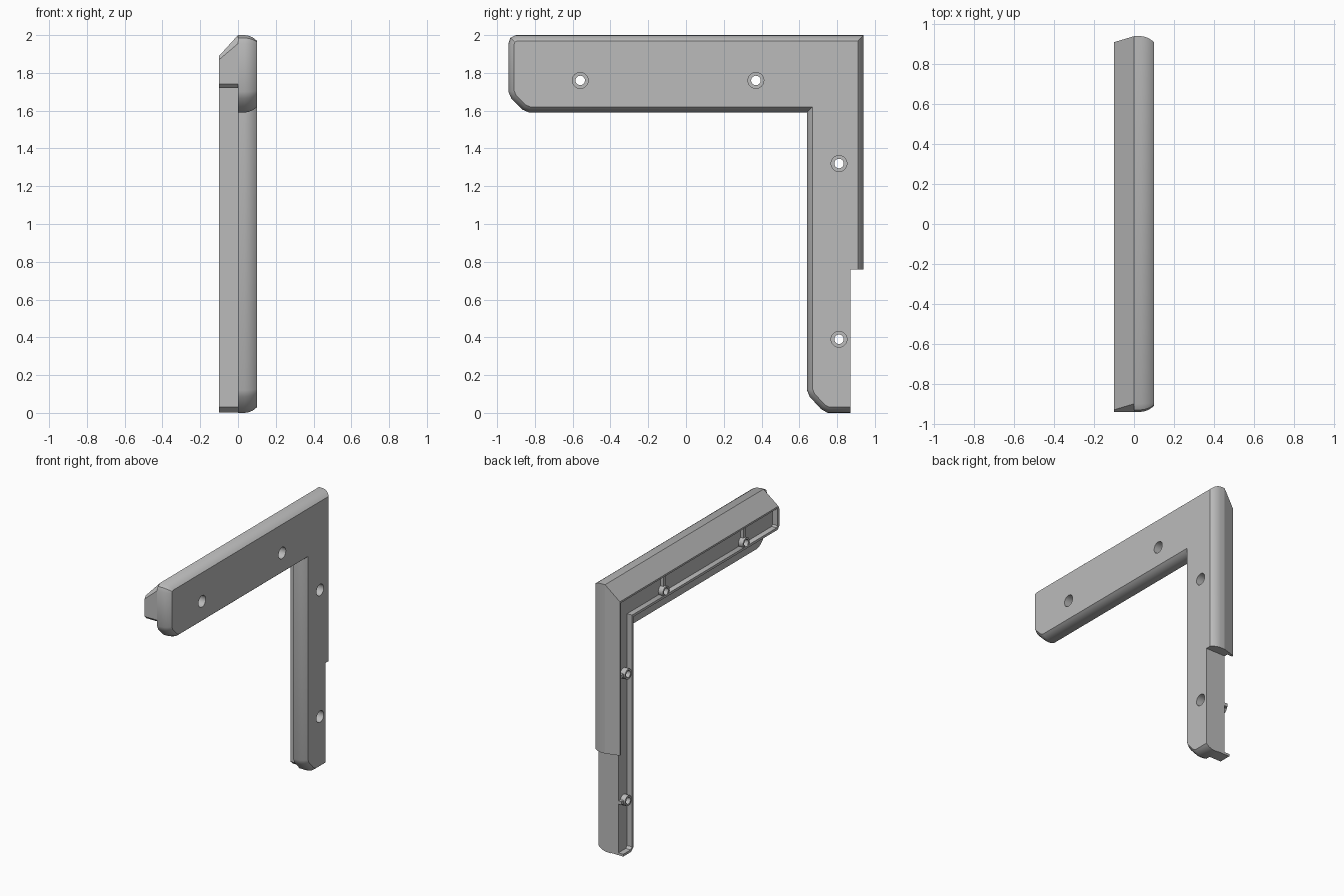
import bpy, bmesh, math
from mathutils import Vector, Matrix

cube = bpy.data.objects.get("Cube")
if cube:
    bpy.data.objects.remove(cube, do_unlink=True)

grey = bpy.data.materials.new("plain grey")
grey.use_nodes = True
grey.diffuse_color = (0.5, 0.5, 0.5, 1)
grey.node_tree.nodes["Principled BSDF"].inputs["Base Color"].default_value = (0.5, 0.5, 0.5, 1)


def finish(name, bm):
    bmesh.ops.recalc_face_normals(bm, faces=bm.faces)
    mesh = bpy.data.meshes.new(name)
    bm.to_mesh(mesh)
    bm.free()
    obj = bpy.data.objects.new(name, mesh)
    bpy.context.collection.objects.link(obj)
    mesh.materials.append(grey)
    return obj


def loft(name, layers):
    """Join outlines of (y, z) points stacked at the given x positions."""
    bm = bmesh.new()
    rings = [[bm.verts.new((x, y, z)) for y, z in pts] for x, pts in layers]
    for a, b in zip(rings, rings[1:]):
        for i in range(len(a)):
            j = (i + 1) % len(a)
            bm.faces.new((a[i], a[j], b[j], b[i]))
    bm.faces.new(rings[0])
    bm.faces.new(rings[-1])
    return finish(name, bm)


def inset(pts, d):
    """Mitred inward offset of a counter-clockwise outline."""
    out = []
    for i, p in enumerate(pts):
        p = Vector(p)
        e1 = (p - Vector(pts[i - 1])).normalized()
        e2 = (Vector(pts[(i + 1) % len(pts)]) - p).normalized()
        n1, n2 = Vector((-e1.y, e1.x)), Vector((-e2.y, e2.x))
        out.append(tuple(p + (n1 + n2) * (d / (1 + n1.dot(n2)))))
    return out


def box(name, lo, hi):
    return loft(name, [(x, [(lo[1], lo[2]), (hi[1], lo[2]), (hi[1], hi[2]), (lo[1], hi[2])])
                       for x in (lo[0], hi[0])])


def cylinder(name, y, z, radius, x0, x1):
    bm = bmesh.new()
    place = Matrix.Translation(((x0 + x1) / 2, y, z)) @ Matrix.Rotation(math.pi / 2, 4, 'Y')
    bmesh.ops.create_cone(bm, cap_ends=True, segments=32, radius1=radius, radius2=radius,
                          depth=x1 - x0, matrix=place)
    return finish(name, bm)


def cut(obj, cutters):
    for cutter in cutters:
        mod = obj.modifiers.new("cut", 'BOOLEAN')
        mod.operation, mod.solver, mod.object = 'DIFFERENCE', 'EXACT', cutter
        bpy.context.view_layer.objects.active = obj
        bpy.ops.object.modifier_apply(modifier=mod.name)


# Rounded outer flange, an L outline softened towards the show face
outline = [(-.94, 1.70), (-.925, 1.665), (-.865, 1.605), (-.83, 1.59), (.64, 1.59),
           (.64, .12), (.655, .085), (.715, .02), (.75, 0), (.94, 0),
           (.94, 2), (-.90, 2), (-.93, 1.985), (-.94, 1.955)]
profile = [(0, 0), (.035, 0), (.055, .003), (.075, .011), (.09, .021), (.1, .03)]
flange = loft("outer_flange", [(x, inset(outline, d)) for x, d in profile])

# Raised back frame with a sloped outer side
near = [(-.94, 1.74), (-.92, 1.72), (.75, 1.72), (.75, .03), (.78, .003),
        (.94, .003), (.94, 2), (-.90, 2), (-.94, 1.955)]
far = near[:5] + [(.91, .003), (.91, 1.89), (-.93, 1.89), (-.94, 1.87)]
frame = loft("back_frame", [(0, near), (-.1, far)])

# Shallow pocket in the back frame
pocket_outline = [(-.92, 1.75), (-.91, 1.738), (.768, 1.738), (.768, .035), (.785, .02),
                  (.897, .02), (.897, 1.877), (-.92, 1.877)]
pocket = loft("pocket_cutter", [(x, pocket_outline) for x in (-.06, -.2)])
notch = box("notch_cutter", (-.3, .87, -.1), (.3, 1.2, .76))
cut(frame, [pocket, notch])
cut(flange, [notch])

# Screw bosses and their ribs
holes = [(-.56, 1.76), (.37, 1.76), (.81, 1.32), (.81, .39)]
helpers = [pocket, notch]
parts = [flange, frame]
for i, (y, z) in enumerate(holes, 1):
    boss = cylinder(f"screw_boss_{i}", y, z, .038, -.098, -.05)
    if z > 1.5:
        rib = box(f"boss_rib_{i}", (-.085, y - .012, z + .03), (-.05, y + .012, 1.885))
    else:
        rib = box(f"boss_rib_{i}", (-.085, y + .03, z - .012), (-.05, min(y + .1, .9 if z > .76 else .87), z + .012))
    bore = cylinder("bore_cutter", y, z, .025, -.3, .3)
    sink = cylinder("sink_cutter", y, z, .042, .02, .3)
    cut(boss, [bore])
    cut(frame, [bore])
    cut(flange, [bore, sink])
    parts += [boss, rib]
    helpers += [bore, sink]

for helper in helpers:
    bpy.data.objects.remove(helper, do_unlink=True)

# Smooth shading with crisp edges
bpy.ops.object.select_all(action='DESELECT')
for part in parts:
    part.select_set(True)
bpy.context.view_layer.objects.active = flange
bpy.ops.object.shade_smooth_by_angle(angle=math.radians(30))
